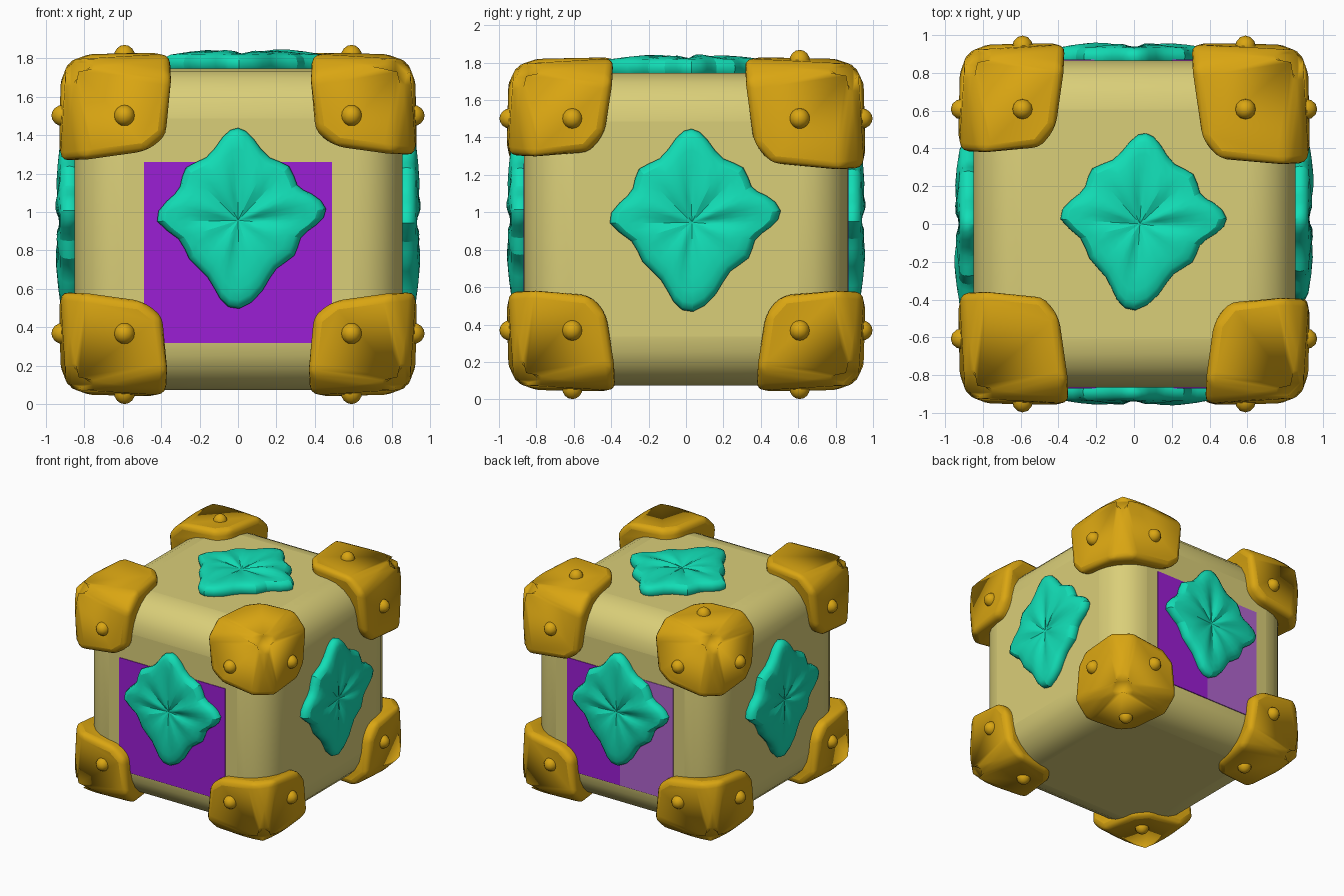
import bpy, bmesh, math
from mathutils import Vector, Matrix
from itertools import product

if "Cube" in bpy.data.objects:
    bpy.data.objects.remove(bpy.data.objects["Cube"])


def material(name, rgb):
    m = bpy.data.materials.new(name)
    m.diffuse_color = (*rgb, 1)
    m.use_nodes = True
    m.node_tree.nodes["Principled BSDF"].inputs["Base Color"].default_value = m.diffuse_color
    return m


SAND = material("sand", (0.70, 0.62, 0.19))
GOLD = material("gold", (0.70, 0.38, 0.006))
TEAL = material("teal", (0.006, 0.73, 0.47))
PURPLE = material("purple", (0.33, 0.013, 0.66))
LILAC = material("lilac", (0.44, 0.13, 0.62))


def make(name, bm, mat, bevel=0, segments=3, subdiv=0, angle=40):
    bmesh.ops.recalc_face_normals(bm, faces=bm.faces)
    me = bpy.data.meshes.new(name)
    bm.to_mesh(me)
    bm.free()
    ob = bpy.data.objects.new(name, me)
    bpy.context.collection.objects.link(ob)
    me.materials.append(mat)
    if bevel:
        b = ob.modifiers.new("bevel", 'BEVEL')
        b.width, b.segments, b.limit_method = bevel, segments, 'ANGLE'
        b.angle_limit = math.radians(20)
    if subdiv:
        s = ob.modifiers.new("subdivision", 'SUBSURF')
        s.levels = s.render_levels = subdiv
    for o in bpy.context.selected_objects:
        o.select_set(False)
    ob.select_set(True)
    bpy.context.view_layer.objects.active = ob
    bpy.ops.object.shade_smooth_by_angle(angle=math.radians(angle))
    return ob


def box(name, lo, hi, mat, **kw):
    lo, hi = Vector(lo), Vector(hi)
    bm = bmesh.new()
    bmesh.ops.create_cube(bm, size=1)
    for v in bm.verts:
        v.co = Vector([a + (c + .5) * (b - a) for a, b, c in zip(lo, hi, v.co)])
    return make(name, bm, mat, **kw)


# Rounded cube body
box("body", (-.85, -.865, .075), (.855, .865, 1.745), SAND, bevel=.26, segments=5)

# Flat panels on front and back
box("front_panel", (-.49, -.87, .32), (.49, -.862, 1.26), PURPLE)
box("back_panel_dark", (0, .862, .32), (.49, .87, 1.26), PURPLE)
box("back_panel_light", (-.49, .862, .32), (0, .87, 1.26), LILAC)


# Corner caps: a chunky hull built for one corner and mirrored to eight
def corner_cap(name, sign, inset):
    def place(p):
        return Vector((p[0] * sign[0], p[1] * sign[1] * 1.03,
                       .935 + p[2] * sign[2] * .96))

    k = inset
    rim = [(.36 + k, .80, .925), (.40 + k, .49 + k, .93),
           (.49 + k, .38 + k, .93), (.80, .345 + k, .925)]
    pts = [(.45, .45, .45), (.89, .89, .89)]
    for a, b, c in rim:
        pts += [(a, b, c), (c, a, b), (b, c, a)]
    bm = bmesh.new()
    for p in pts:
        bm.verts.new(place(p))
    res = bmesh.ops.convex_hull(bm, input=bm.verts)
    junk = [e for e in res["geom_interior"] if isinstance(e, bmesh.types.BMVert)]
    if junk:
        bmesh.ops.delete(bm, geom=junk, context='VERTS')
    bmesh.ops.dissolve_limit(bm, angle_limit=math.radians(10),
                             verts=bm.verts, edges=bm.edges)
    make(name, bm, GOLD, bevel=.05, segments=3, angle=50)

    # Rounded studs on the outer sides of the cap
    bm = bmesh.new()
    for axis in range(3):
        if axis == 2 and sign[2] > 0 and sign[1] < 0:
            continue
        p = [.59, .59, .59]
        p[axis] = .91
        s = [.055, .055, .055]
        s[axis] = .06
        m = Matrix.Translation(place(p)) @ Matrix.Diagonal((*s, 1))
        bmesh.ops.create_uvsphere(bm, u_segments=12, v_segments=8, radius=1, matrix=m)
    make(name + "_studs", bm, GOLD, angle=60)


INSETS = {(1, 1, 1): -.05, (1, -1, 1): .02, (-1, -1, 1): -.01}
for sign in product((-1, 1), repeat=3):
    name = "_".join(("left", "right")[s > 0] if i == 0 else
                    ("front", "back")[s > 0] if i == 1 else
                    ("lower", "upper")[s > 0] for i, s in enumerate(sign))
    corner_cap("corner_cap_" + name, sign, INSETS.get(sign, .01))

# Leaf outline around its own centre
LEAF = [(0, .49), (.08, .43), (.15, .30), (.28, .30), (.29, .16), (.37, .15),
        (.48, .06), (.40, -.03), (.30, -.08), (.31, -.19), (.18, -.23),
        (.14, -.36), (0, -.48), (-.10, -.41), (-.14, -.28), (-.27, -.20),
        (-.27, -.09), (-.46, -.01), (-.36, .11), (-.28, .16), (-.29, .29),
        (-.15, .30), (-.08, .44)]


def leaf(name, origin, right, up, turn=0, size=1.0):
    right, up, origin = Vector(right), Vector(up), Vector(origin)
    out = right.cross(up)
    c, s = math.cos(turn), math.sin(turn)

    def at(x, y, h):
        return origin + right * (c * x - s * y) * size + up * (s * x + c * y) * size + out * h

    bm = bmesh.new()
    rings = []
    # Base, side, shoulder and folded inner rings
    for scale, h, fold in ((1, -.08, 0), (1.04, .035, 0), (.97, .075, 0),
                           (.62, .085, .022), (.28, .075, .018)):
        ring = []
        for i, (x, y) in enumerate(LEAF):
            wave = math.cos(8 * math.atan2(y, x))
            ring.append(bm.verts.new(at(x * scale, y * scale, h - fold * wave)))
        rings.append(ring)
    n = len(LEAF)
    for a, b in zip(rings, rings[1:]):
        for i in range(n):
            bm.faces.new((a[i], a[(i + 1) % n], b[(i + 1) % n], b[i]))
    mid = bm.verts.new(at(0, 0, .05))
    for i in range(n):
        bm.faces.new((rings[-1][i], rings[-1][(i + 1) % n], mid))
    bm.faces.new(rings[0])
    make(name, bm, TEAL, subdiv=1, angle=60)


leaf("front_leaf", (0, -.865, .955), (1, 0, 0), (0, 0, 1))
leaf("back_leaf", (0, .865, .955), (-1, 0, 0), (0, 0, 1))
leaf("right_leaf", (.855, .03, .945), (0, 1, 0), (0, 0, 1), size=1.04)
leaf("left_leaf", (-.855, 0, .945), (0, -1, 0), (0, 0, 1), size=1.04)
leaf("top_leaf", (.03, 0, 1.75), (1, 0, 0), (0, 1, 0), turn=math.radians(-4))
